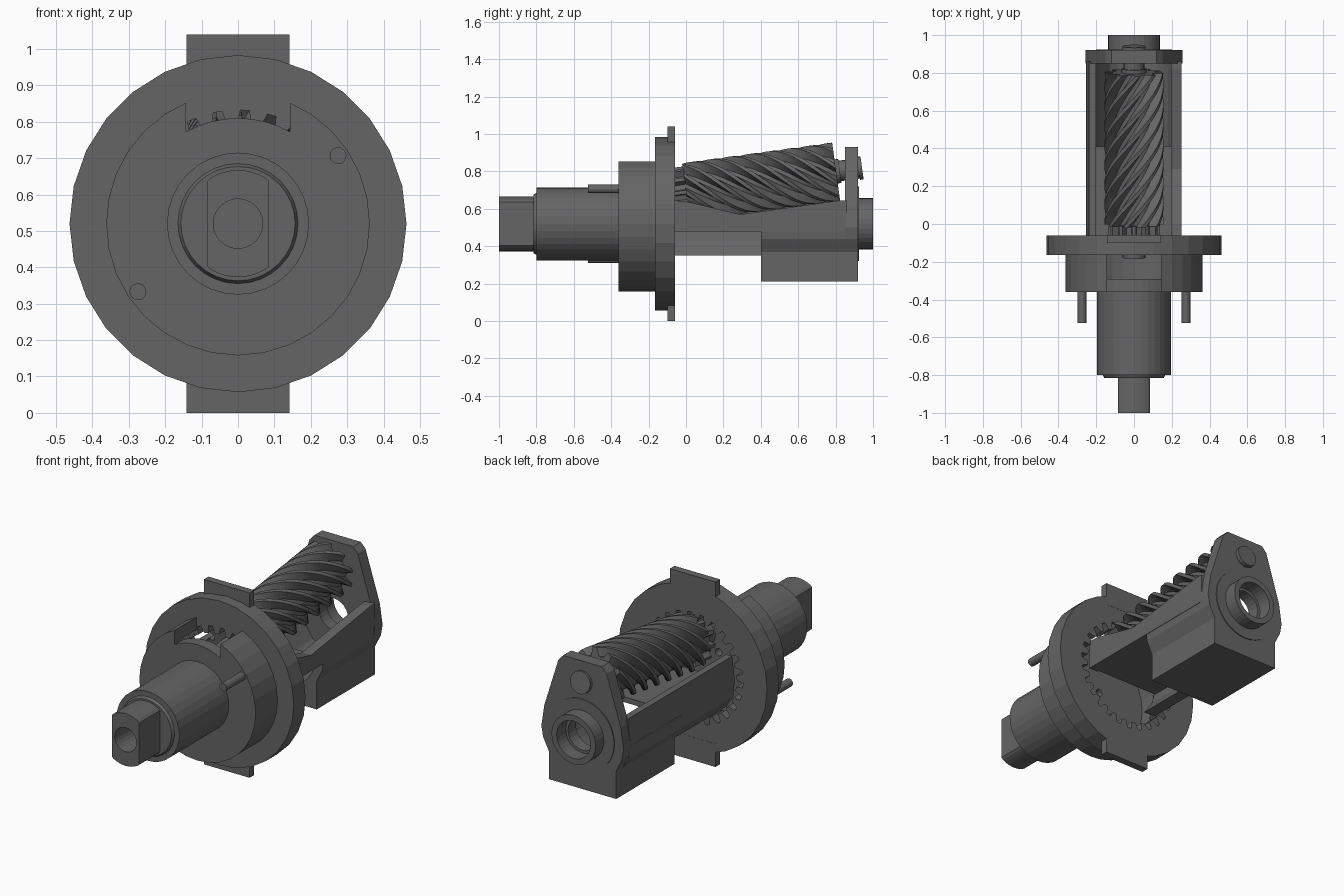
import bpy, bmesh
from math import sin, cos, pi, radians
from mathutils import Matrix

if "Cube" in bpy.data.objects:
    bpy.data.objects.remove(bpy.data.objects["Cube"])

ZC = 0.52  # height of the main axis, which runs along y


def make(name, rings, closed=False, caps=True):
    """Skin a list of equally sized point rings."""
    bm = bmesh.new()
    vs = [[bm.verts.new(p) for p in ring] for ring in rings]
    n, m = len(rings[0]), len(rings)
    for i in range(m if closed else m - 1):
        a, b = vs[i], vs[(i + 1) % m]
        for j in range(n):
            k = (j + 1) % n
            bm.faces.new((a[j], a[k], b[k], b[j]))
    if caps and not closed:
        bm.faces.new(vs[0])
        bm.faces.new(vs[-1])
    bmesh.ops.recalc_face_normals(bm, faces=bm.faces)
    me = bpy.data.meshes.new(name)
    bm.to_mesh(me)
    bm.free()
    ob = bpy.data.objects.new(name, me)
    bpy.context.collection.objects.link(ob)
    return ob


def prism(name, pts, y0, y1):
    """Extrude an (x, z) outline along y."""
    return make(name, [[(x, y, z) for x, z in pts] for y in (y0, y1)])


def circle(r, n=32, cx=0, cz=ZC):
    return [(cx + r * cos(2 * pi * i / n), cz + r * sin(2 * pi * i / n)) for i in range(n)]


def lathe(name, prof, n=32, closed=False):
    """Stack (radius, y) circles around the main axis."""
    return make(name, [[(x, y, z) for x, z in circle(r, n)] for r, y in prof], closed)


def gear(count, root, tip, turn=0.0, base=0.62, top=0.32):
    """Toothed outline around the origin."""
    pts, step = [], 2 * pi / count
    for i in range(count):
        for off, r in ((-base, root), (-top, tip), (top, tip), (base, root)):
            a = turn + step * (i + off / 2)
            pts.append((r * cos(a), r * sin(a)))
    return pts


def cut(ob, cutter):
    mod = ob.modifiers.new("cut", "BOOLEAN")
    mod.operation, mod.solver, mod.object = "DIFFERENCE", "EXACT", cutter
    bpy.context.view_layer.objects.active = ob
    bpy.ops.object.modifier_apply(modifier=mod.name)
    bpy.data.objects.remove(cutter)


# flange with internal ring gear
flange = prism("flange", circle(0.463, 28), -0.165, -0.06)
cut(flange, prism("ring_gear_cutter",
                  [(x, z + ZC) for x, z in gear(26, 0.272, 0.312, 0.06)], -0.3, 0.1))

# locating tabs at top and bottom of the flange
for name, z0, z1 in (("lower_tab", 0.0, 0.13), ("upper_tab", 0.91, 1.04)):
    prism(name, [(-0.142, z0), (0.142, z0), (0.142, z1), (-0.142, z1)], -0.1, -0.059)

# hub cup, with a window notched through its top
hub = lathe("hub_cup", [(0.362, -0.165), (0.362, -0.36), (0.02, -0.36),
                        (0.02, -0.29), (0.30, -0.29), (0.30, -0.165)], 32, True)
arc = [(0.29 * cos(a), ZC + 0.29 * sin(a))
       for a in (radians(60.5 + 59 * i / 8) for i in range(9))]
cut(hub, prism("window_cutter", arc + [(-0.143, 1.0), (0.143, 1.0)], -0.5, 0.0))

# front sleeve and square-sided drive shaft
lathe("sleeve", [(0.195, -0.355), (0.195, -0.80), (0.165, -0.80),
                 (0.157, -0.815), (0.15, -0.815)])
shaft = prism("drive_shaft", [(max(-0.085, min(0.085, x)), z)
                              for x, z in circle(0.147, 48)], -1.0, -0.80)
cut(shaft, prism("shaft_hole_cutter", circle(0.068, 24), -1.1, -0.85))

# two dowel pins
for i, s in enumerate((1, -1)):
    prism(f"dowel_pin_{i + 1}", circle(0.023, 16, s * 0.275, ZC + s * 0.187), -0.525, -0.35)

# cradle side walls
prism("cradle_left_wall", [(-0.238, 0.645), (-0.255, 0.52), (-0.245, 0.42), (-0.20, 0.35),
                           (-0.13, 0.35), (-0.185, 0.43), (-0.205, 0.52), (-0.20, 0.645)],
      -0.07, 0.86)
side = [(-0.07, 0.48), (0.86, 0.48), (0.86, 0.645), (0.82, 0.645), (0.29, 0.57),
        (0.0, 0.64), (-0.07, 0.645)]
make("cradle_right_wall", [[(x, y, z) for y, z in side] for x in (0.195, 0.252)])

# thin floor under the front of the worm
prism("cradle_floor", [(-0.21, 0.48), (0.20, 0.48), (0.20, 0.51), (-0.21, 0.51)], -0.06, 0.41)

# cradle base block with round trough
trough = [(0.2 * cos(a), 0.50 + 0.2 * sin(a)) for a in (-pi * i / 14 for i in range(15))]
prism("cradle_block", trough + [(-0.254, 0.50), (-0.245, 0.44), (-0.21, 0.37), (-0.21, 0.212),
                                (0.21, 0.212), (0.21, 0.37), (0.245, 0.44), (0.252, 0.50)],
      0.40, 0.86)

# tapered end plate with bearing boss
half = [(0.21, 0.212), (0.21, 0.37), (0.245, 0.44), (0.256, 0.50), (0.238, 0.62),
        (0.15, 0.90), (0.12, 0.932)]
plate = prism("end_plate", half + [(-x, z) for x, z in reversed(half)], 0.85, 0.92)
cut(plate, prism("bore_cutter", circle(0.09, 24), 0.7, 1.2))
lathe("bearing_boss", [(0.137, 0.91), (0.137, 1.0), (0.105, 1.0), (0.105, 0.92),
                       (0.09, 0.92), (0.09, 0.91)], 32, True)
lathe("boss_ring", [(0.20, 0.91), (0.20, 0.925), (0.137, 0.925), (0.137, 0.91)], 32, True)

# tilted worm: helical threads, straight pinion and axle
STARTS, LEAD = 10, 1.05
tilt = Matrix.Translation((0, 0, 0.69)) @ Matrix.Rotation(radians(7.8), 4, "X")
rings = []
for i in range(49):
    y = 0.81 * i / 48
    rings.append([(x, y, z) for x, z in gear(STARTS, 0.112, 0.156, -2 * pi * y / LEAD, 0.66, 0.26)])
worm = make("worm_threads", rings)
pinion = prism("pinion", gear(12, 0.105, 0.138, 0, 0.5, 0.28), -0.065, 0.005)
axle = make("worm_axle", [[(x, y, z) for x, z in circle(r, 20, 0, 0)] for r, y in
                          ((0.06, -0.18), (0.06, 0.80), (0.065, 0.80), (0.065, 0.83),
                           (0.055, 0.83), (0.055, 0.93), (0.062, 0.93), (0.062, 0.95))])
for ob in (worm, pinion, axle):
    ob.matrix_world = tilt

# dark grey finish
dark = bpy.data.materials.new("dark_metal")
dark.diffuse_color = (0.13, 0.13, 0.13, 1)
dark.use_nodes = True
dark.node_tree.nodes["Principled BSDF"].inputs["Base Color"].default_value = dark.diffuse_color
for ob in bpy.data.objects:
    ob.data.materials.clear()
    ob.data.materials.append(dark)
